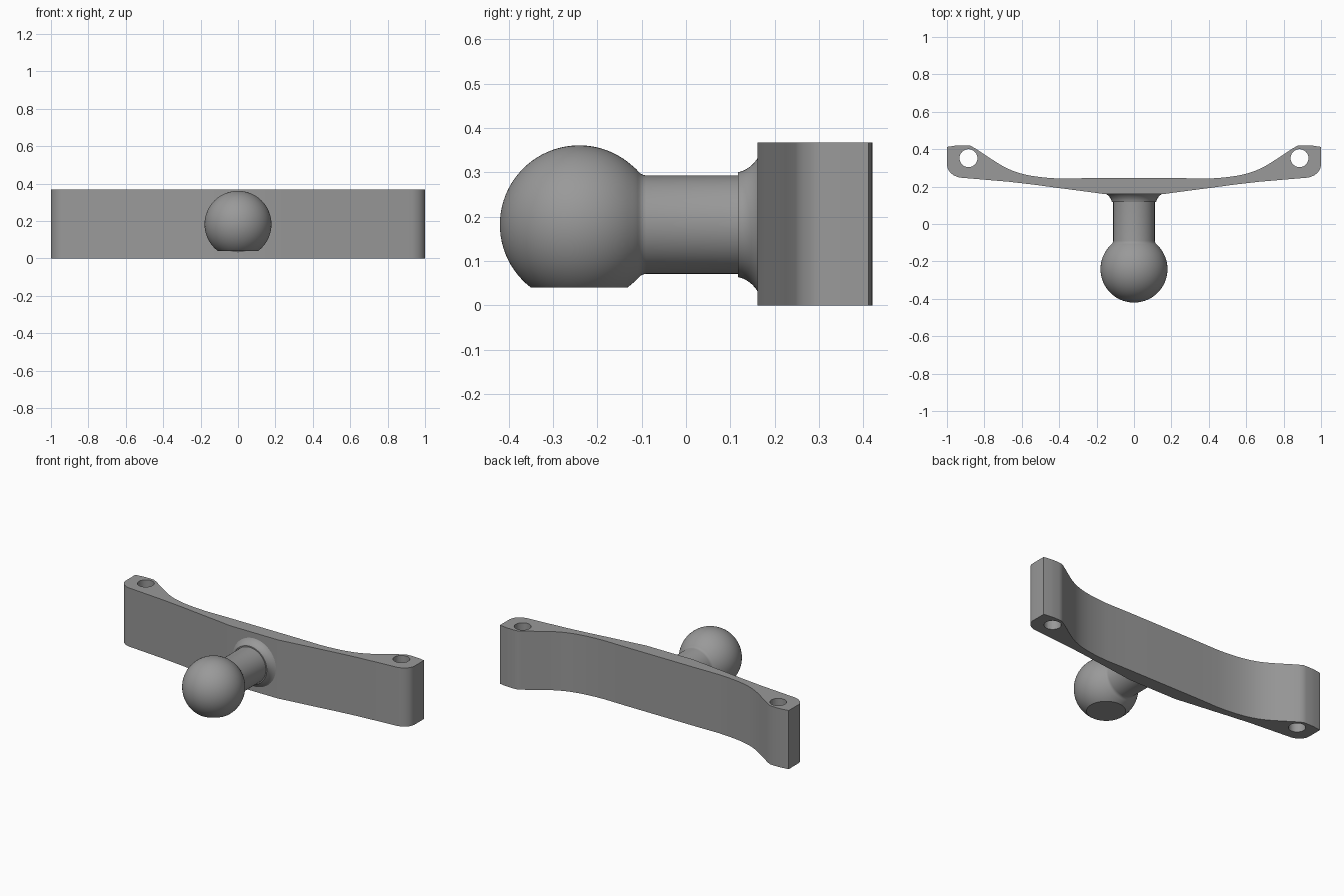
import bpy, bmesh, math
from mathutils import Vector

if "Cube" in bpy.data.objects:
    bpy.data.objects.remove(bpy.data.objects["Cube"])

grey = bpy.data.materials.new("grey")
grey.diffuse_color = (0.32, 0.32, 0.32, 1)
grey.use_nodes = True
grey.node_tree.nodes["Principled BSDF"].inputs["Base Color"].default_value = grey.diffuse_color
H = 0.367          # bar height
AXIS_Z = 0.182     # height of the ball and neck axis


def finish(name, bm, angle=30):
    bmesh.ops.recalc_face_normals(bm, faces=bm.faces)
    me = bpy.data.meshes.new(name)
    bm.to_mesh(me)
    bm.free()
    ob = bpy.data.objects.new(name, me)
    bpy.context.collection.objects.link(ob)
    me.materials.append(grey)
    bpy.ops.object.select_all(action='DESELECT')
    ob.select_set(True)
    bpy.context.view_layer.objects.active = ob
    bpy.ops.object.shade_smooth_by_angle(angle=math.radians(angle))
    return ob


def bezier(p0, p1, p2, p3, n=8):
    out = []
    for i in range(n + 1):
        t = i / n
        u = 1 - t
        out.append(tuple(u**3 * a + 3*u*u*t * b + 3*u*t*t * c + t**3 * d
                         for a, b, c, d in zip(p0, p1, p2, p3)))
    return out


# Curved bar: right half outline from front centre to back centre, mirrored
half = [(0.165, 0.161), (0.29, 0.178), (0.40, 0.192), (0.54, 0.211), (0.67, 0.226)]
half += bezier((0.93, 0.248), (0.965, 0.254), (1.0, 0.28), (1.0, 0.318), 6)
half += [(1.0, 0.412)]
half += bezier((0.955, 0.419), (0.93, 0.421), (0.90, 0.421), (0.876, 0.419), 4)
half += bezier((0.855, 0.408), (0.70, 0.312), (0.67, 0.255), (0.40, 0.243), 14)
half += [(0.25, 0.245)]
outline = half + [(-x, y) for x, y in reversed(half)]
bm = bmesh.new()
face = bm.faces.new([bm.verts.new((x, y, 0)) for x, y in outline])
ext = bmesh.ops.extrude_face_region(bm, geom=[face])
bmesh.ops.translate(bm, vec=(0, 0, H),
                    verts=[v for v in ext["geom"] if isinstance(v, bmesh.types.BMVert)])
bar = finish("curved_bar", bm)

# Bolt holes through both ends
for side in (-1, 1):
    bpy.ops.mesh.primitive_cylinder_add(vertices=40, radius=0.048, depth=1,
                                        location=(side * 0.885, 0.352, H / 2))
    cutter = bpy.context.object
    cutter.name = "hole_cutter"
    mod = bar.modifiers.new("bolt_hole", 'BOOLEAN')
    mod.operation = 'DIFFERENCE'
    mod.solver = 'EXACT'
    mod.object = cutter
    bpy.context.view_layer.objects.active = bar
    bpy.ops.object.modifier_apply(modifier=mod.name)
    bpy.data.objects.remove(cutter, do_unlink=True)
bpy.ops.object.select_all(action='DESELECT')
bar.select_set(True)
bpy.context.view_layer.objects.active = bar
bpy.ops.object.shade_smooth_by_angle(angle=math.radians(30))

# Ball, neck and flared root: one lathed profile of (radius, y)
R, CY = 0.179, -0.241
a_end = math.radians(132)
profile = [(R * math.sin(a_end * i / 30), CY - R * math.cos(a_end * i / 30)) for i in range(31)]
profile += bezier((0.126, -0.113), (0.119, -0.106), (0.112, -0.103), (0.111, -0.09), 5)
profile += [(0.111, 0.117), (0.118, 0.117)]
profile += bezier((0.1185, 0.118), (0.122, 0.138), (0.138, 0.155), (0.153, 0.163), 7)
profile += [(0.153, 0.18), (0, 0.18)]
bm = bmesh.new()
verts = [bm.verts.new((r, y, AXIS_Z)) for r, y in profile]
edges = [bm.edges.new(p) for p in zip(verts, verts[1:])]
bmesh.ops.spin(bm, geom=verts + edges, cent=(0, 0, AXIS_Z), axis=(0, 1, 0),
               angle=math.tau, steps=64, use_merge=True)
bmesh.ops.remove_doubles(bm, verts=bm.verts, dist=0.0002)

# Flat underside on the ball only: press the low ball vertices after a clean cut
ball_faces = [f for f in bm.faces if f.calc_center_median().y < -0.09]
geom = set(ball_faces)
for f in ball_faces:
    geom.update(f.edges)
    geom.update(f.verts)
bmesh.ops.bisect_plane(bm, geom=list(geom), plane_co=(0, 0, 0.04),
                       plane_no=(0, 0, -1), clear_outer=True)
rim = [e for e in bm.edges if e.is_boundary]
bmesh.ops.holes_fill(bm, edges=rim, sides=0)
finish("ball_and_neck", bm)
